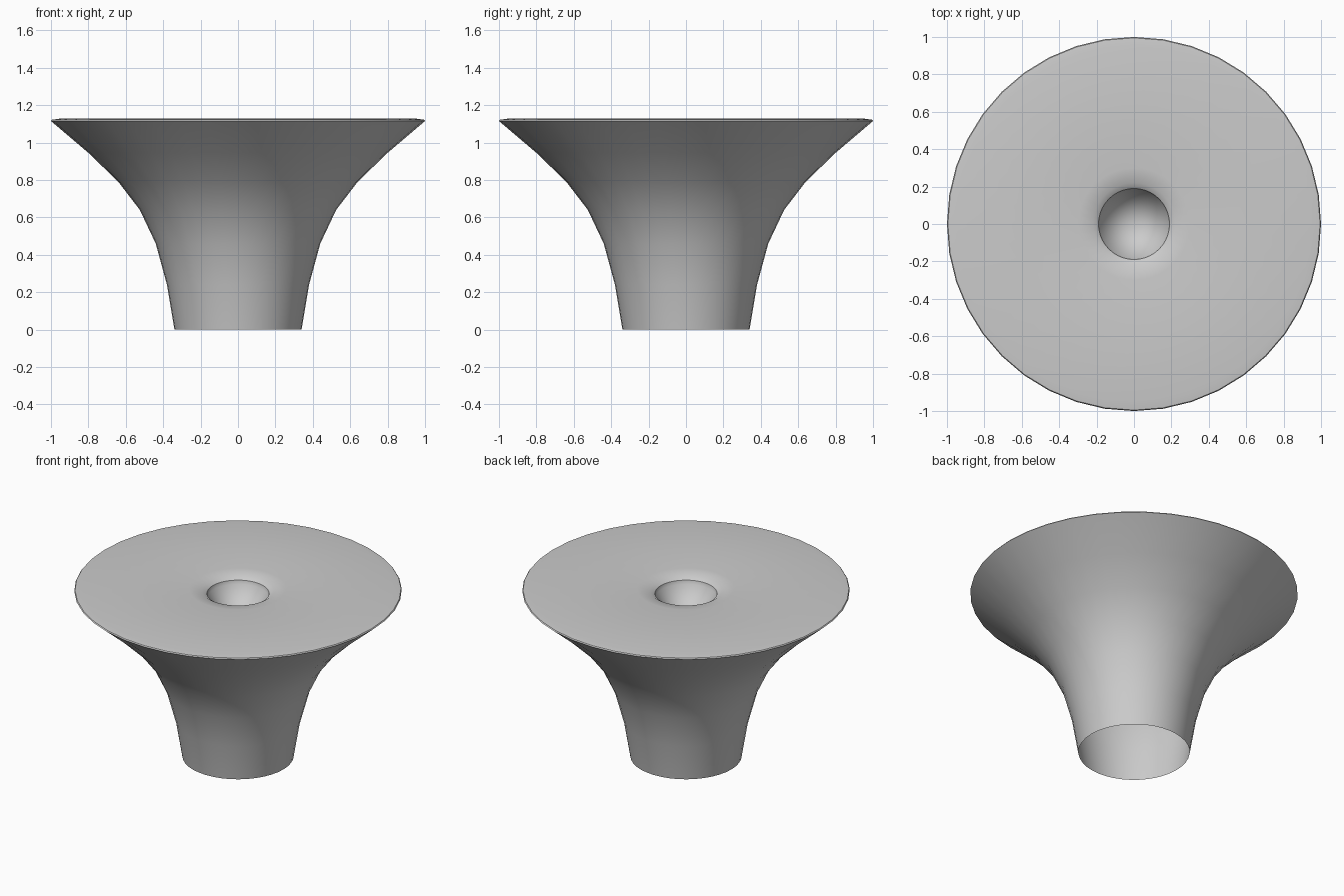
import bpy, bmesh
from math import cos, sin, pi

if "Cube" in bpy.data.objects:
    bpy.data.objects.remove(bpy.data.objects["Cube"])

SIDES = 40


def lathe(name, profile):
    """Revolve an (r, z) profile around z; a radius of 0 becomes a single tip."""
    bm = bmesh.new()
    rings = []
    for r, z in profile:
        count = SIDES if r > 0 else 1
        rings.append([bm.verts.new((r * cos(2 * pi * i / SIDES),
                                    r * sin(2 * pi * i / SIDES), z))
                      for i in range(count)])
    for low, high in zip(rings, rings[1:]):
        for i in range(SIDES):
            j = (i + 1) % SIDES
            if len(high) == 1:
                bm.faces.new((low[i], low[j], high[0]))
            else:
                bm.faces.new((low[i], low[j], high[j], high[i]))
    mesh = bpy.data.meshes.new(name)
    bm.to_mesh(mesh)
    bm.free()
    obj = bpy.data.objects.new(name, mesh)
    bpy.context.collection.objects.link(obj)
    bpy.ops.object.select_all(action='DESELECT')
    obj.select_set(True)
    bpy.context.view_layer.objects.active = obj
    bpy.ops.object.shade_smooth_by_angle(angle=pi / 5)
    return obj


# Flared stem, open underneath, with a flat top and a conical central pit
lathe("flared_pedestal", [
    (0.34, 0.0), (0.38, 0.24), (0.44, 0.46), (0.525, 0.64),
    (0.64, 0.79), (0.80, 0.945), (1.0, 1.115),      # outer flare
    (0.995, 1.122), (0.95, 1.128),                  # thin rounded rim
    (0.60, 1.128), (0.30, 1.124), (0.22, 1.115), (0.19, 1.095),  # top and lip
    (0.185, 1.07), (0.0, 0.87),                     # pit
])
